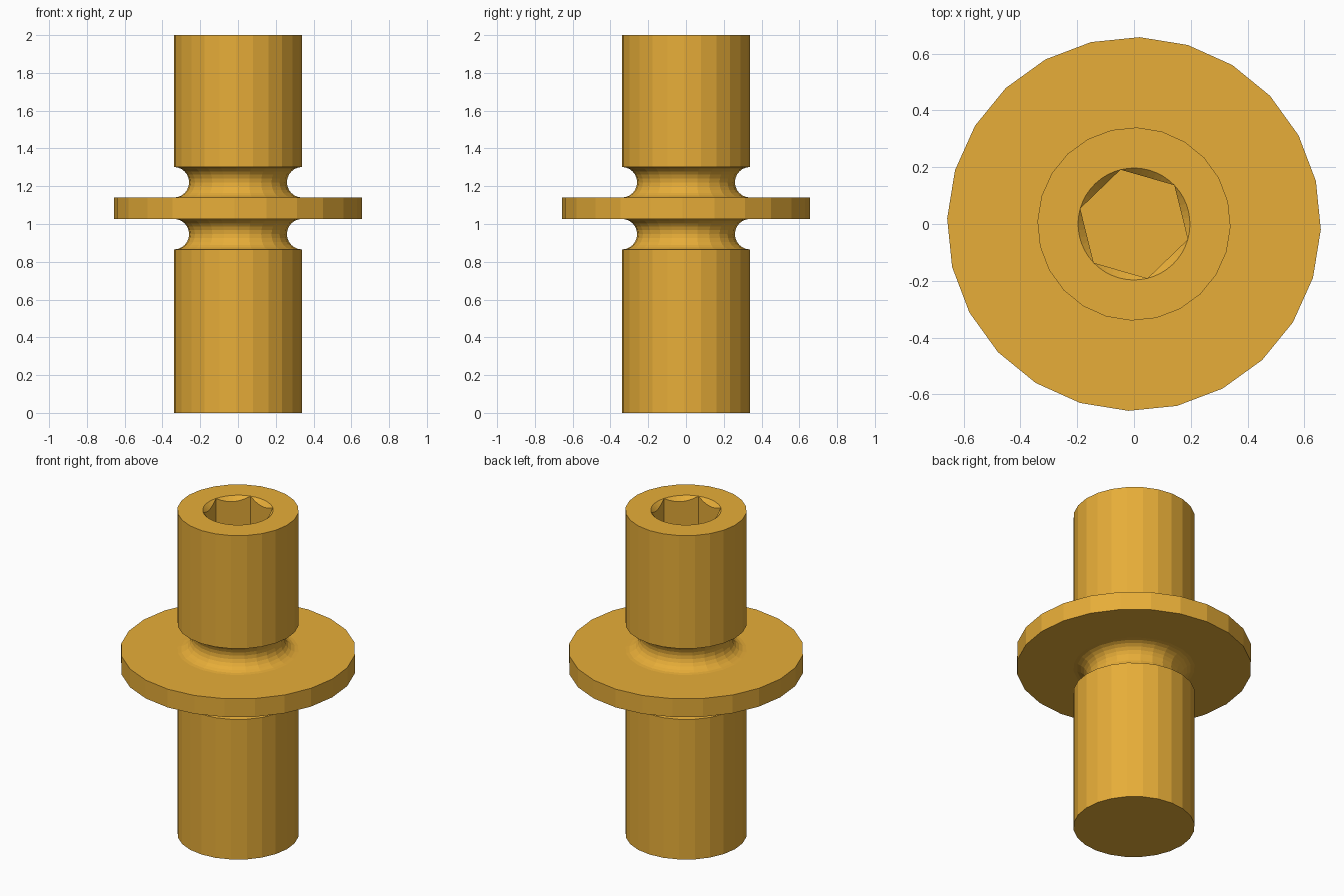
import bpy, bmesh
from math import sin, cos, pi, radians

if "Cube" in bpy.data.objects:
    bpy.data.objects.remove(bpy.data.objects["Cube"])

SIDES = 24
PHASE = radians(-1.7)
R_BODY, R_FLANGE, R_GROOVE = 0.34, 0.658, 0.081
R_SOCKET, SOCKET_FLOOR, HEX_PHASE, ARC = 0.197, 1.68, radians(44), 8
LOW_GROOVE, HIGH_GROOVE = 0.946, 1.221

bm = bmesh.new()


def groove(z, n=12):
    """Half-round groove profile cut into the shaft, bottom to top."""
    return [(R_BODY - R_GROOVE * sin(pi * i / n), z - R_GROOVE * cos(pi * i / n))
            for i in range(n + 1)]


def ring(r, z):
    return [bm.verts.new((r * cos(PHASE + 2 * pi * i / SIDES),
                          r * sin(PHASE + 2 * pi * i / SIDES), z)) for i in range(SIDES)]


def skin(a, b):
    n = len(a)
    for i in range(n):
        j = (i + 1) % n
        bm.faces.new((a[i], a[j], b[j], b[i]))


# Shaft, grooves and flange as one turned profile
profile = ([(R_BODY, 0)] + groove(LOW_GROOVE)
           + [(R_FLANGE, LOW_GROOVE + R_GROOVE), (R_FLANGE, HIGH_GROOVE - R_GROOVE)]
           + groove(HIGH_GROOVE) + [(R_BODY, 2)])
rings = [ring(r, z) for r, z in profile]
for a, b in zip(rings, rings[1:]):
    skin(a, b)
bm.faces.new(rings[0][::-1])

# Hex socket: round rim, 45 degree chamfer, scalloped tops on the hex walls
rim, scallop, corners = [], [], []
for k in range(6):
    start = HEX_PHASE + k * pi / 3
    corners.append(bm.verts.new((R_SOCKET * cos(start), R_SOCKET * sin(start), SOCKET_FLOOR)))
    for i in range(ARC):
        t = i / ARC * pi / 3
        a = start + t
        r = R_SOCKET * cos(pi / 6) / cos(t - pi / 6)
        rim.append(bm.verts.new((R_SOCKET * cos(a), R_SOCKET * sin(a), 2)))
        # hex corners sit directly on the rim
        scallop.append(rim[-1] if i == 0 else
                       bm.verts.new((r * cos(a), r * sin(a), 2 - (R_SOCKET - r))))
count = len(rim)
for i in range(count):
    j = (i + 1) % count
    loop = list(dict.fromkeys((rim[i], rim[j], scallop[j], scallop[i])))
    bm.faces.new(loop)
for k in range(6):
    top = [scallop[(k * ARC + i) % count] for i in range(ARC + 1)]
    bm.faces.new(top + [corners[(k + 1) % 6], corners[k]])
bm.faces.new(corners)

# Flat top face between the outer edge and the socket rim
edges = []
for loop in (rings[-1], rim):
    for i, v in enumerate(loop):
        edges.append(bm.edges.get((v, loop[(i + 1) % len(loop)])))
bmesh.ops.triangle_fill(bm, use_beauty=True, use_dissolve=False, edges=edges, normal=(0, 0, 1))
bmesh.ops.recalc_face_normals(bm, faces=bm.faces)

mesh = bpy.data.meshes.new("flanged_pin")
bm.to_mesh(mesh)
bm.free()
pin = bpy.data.objects.new("flanged_pin", mesh)
bpy.context.collection.objects.link(pin)

# Amber finish
mat = bpy.data.materials.new("amber")
mat.diffuse_color = (0.8, 0.42, 0.04, 1)
mat.use_nodes = True
mat.node_tree.nodes["Principled BSDF"].inputs["Base Color"].default_value = mat.diffuse_color
mesh.materials.append(mat)
